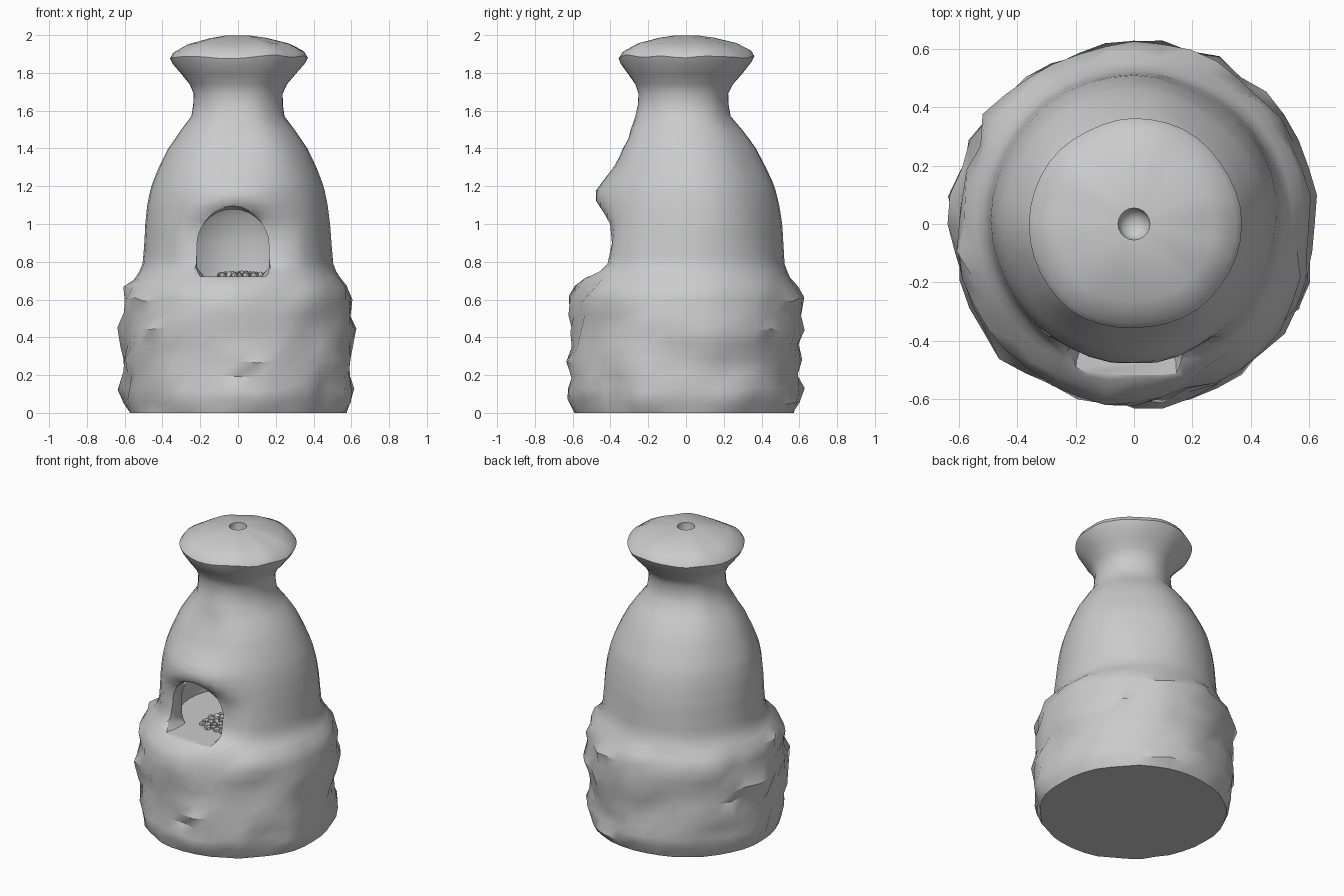
import bpy, bmesh, math, random
from mathutils import Vector, noise

if "Cube" in bpy.data.objects:
    bpy.data.objects.remove(bpy.data.objects["Cube"])

random.seed(4)
clay = bpy.data.materials.new("grey clay")
clay.diffuse_color = (0.6, 0.6, 0.6, 1)
clay.use_nodes = True
clay.node_tree.nodes["Principled BSDF"].inputs["Base Color"].default_value = clay.diffuse_color


def interp(table, x):
    for (x0, y0), (x1, y1) in zip(table, table[1:]):
        if x <= x1:
            return y0 + (y1 - y0) * max(0, (x - x0) / (x1 - x0))
    return table[-1][1]


def loft(name, rings, angle=40):
    """Skin closed loops of points and cap both ends."""
    bm = bmesh.new()
    loops = [[bm.verts.new(p) for p in r] for r in rings]
    for a, b in zip(loops, loops[1:]):
        for i in range(len(a)):
            j = (i + 1) % len(a)
            bm.faces.new((a[i], a[j], b[j], b[i]))
    bm.faces.new(loops[0])
    bm.faces.new(loops[-1])
    bmesh.ops.recalc_face_normals(bm, faces=bm.faces)
    return finish(name, bm, angle)


def finish(name, bm, angle):
    mesh = bpy.data.meshes.new(name)
    bm.to_mesh(mesh)
    bm.free()
    mesh.materials.append(clay)
    ob = bpy.data.objects.new(name, mesh)
    bpy.context.collection.objects.link(ob)
    smooth(ob, angle)
    return ob


def smooth(ob, angle):
    bpy.ops.object.select_all(action='DESELECT')
    bpy.context.view_layer.objects.active = ob
    ob.select_set(True)
    bpy.ops.object.shade_smooth_by_angle(angle=math.radians(angle))


def cut(ob, cutter):
    bpy.context.view_layer.objects.active = ob
    m = ob.modifiers.new("cut", 'BOOLEAN')
    m.operation, m.solver, m.object = 'DIFFERENCE', 'EXACT', cutter
    bpy.ops.object.modifier_apply(modifier=m.name)
    bpy.data.objects.remove(cutter)


def lathe(name, profile, n, shape=lambda r, z, a: (r, z), centre=((0, 0), (1, 0)), angle=40):
    rings = []
    for r, z in profile:
        ring = []
        for i in range(n):
            a = 2 * math.pi * i / n
            rr, zz = shape(r, z, a)
            ring.append((rr * math.cos(a), rr * math.sin(a) + interp(centre, z), zz))
        rings.append(ring)
    return loft(name, rings, angle)


# hood over the mouth with a dent above it, and the flattened wall around the mouth
front_shift = [(0.67, 0.02), (0.72, 0.02), (1.0, 0.0), (1.08, 0.02), (1.13, 0.032), (1.18, 0.03),
               (1.24, 0.0), (1.32, -0.035), (1.44, -0.04), (1.57, 0.0)]
front_limit = [(0.7, 0.57), (0.72, 0.52), (0.75, 0.455), (0.79, 0.415), (0.9, 0.392),
               (1.0, 0.402), (1.06, 0.435), (1.12, 0.475), (1.2, 0.48)]
centre_y = [(0, -0.01), (0.3, 0.0), (0.65, 0.0), (0.75, 0.015), (1.2, 0.015), (1.45, 0.0),
            (1.57, -0.015), (1.7, -0.015), (1.88, 0.0)]


def kiln_shape(r, z, a):
    c, s = math.cos(a), math.sin(a)
    if z < 0.7:                                   # lumpy stone
        p = Vector((c * 0.6, s * 0.6, z * 1.3))
        d = 0.038 * noise.noise(p * 4.5) + 0.03 * noise.noise(p * 10 + Vector((3, 7, 1)))
        if z == 0:
            return r + 0.4 * d, z
        dz = 0.03 * noise.noise(p * 6 + Vector((9, 2, 5)))
        return r + d, z + dz * (0.5 if z > 0.6 else 1)
    wobble = 0.014 * noise.noise(Vector((c * 1.6, s * 1.6, z * 2)))
    if z > 1.57:                                  # neck and uneven cap rim
        k = interp([(0.07, 0), (0.36, 1)], r)
        tilt = 0.02 * noise.noise(Vector((c * 2, s * 2, 3.3))) if z > 1.8 else 0
        return r + k * wobble, z + k * tilt
    off = (a - 1.5 * math.pi) / 0.5
    r += interp(front_shift, z) * math.exp(-off * off) + wobble
    if s < -0.3 and z < 1.2:
        r = min(r, (interp(front_limit, z) + interp(centre_y, z)) / -s)
    return r, z


# stone base, clay body, neck and flared cap as one turned form
body_r = [(0.79, 0.507), (0.9, 0.496), (1.0, 0.488), (1.1, 0.474), (1.2, 0.451),
          (1.3, 0.412), (1.4, 0.366), (1.5, 0.301), (1.57, 0.25)]
profile = [(0.578, 0), (0.603, 0.06), (0.61, 0.13), (0.595, 0.2), (0.612, 0.28), (0.602, 0.36),
           (0.617, 0.44), (0.608, 0.52), (0.615, 0.6), (0.58, 0.67), (0.545, 0.715), (0.523, 0.75)]
profile += [(interp(body_r, z), z) for z in
            (0.79, 0.84, 0.9, 0.95, 1.0, 1.03, 1.06, 1.09, 1.12, 1.15, 1.18, 1.22, 1.26,
             1.3, 1.35, 1.4, 1.45, 1.5, 1.57)]
profile += [(0.24, 1.63), (0.238, 1.69), (0.26, 1.74), (0.305, 1.795), (0.35, 1.855), (0.364, 1.885),
            (0.345, 1.915), (0.27, 1.955), (0.15, 1.985), (0.07, 1.997)]
kiln = lathe("kiln_body", profile, 40, kiln_shape, centre_y)


# arched mouth opening into a domed firing chamber
def arch(y, s):
    w = 0.19 * s
    pts = [(-0.027 + t * w, y, 0.722) for t in (0.8, -0.8)]
    pts += [(-0.027 - w, y, 0.77)]
    for i in range(15):
        a = math.pi * (1 - i / 14)
        pts.append((-0.027 + w * math.cos(a), y, 0.893 + 0.185 * s * math.sin(a)))
    return pts + [(-0.027 + w, y, 0.77)]


cut(kiln, loft("mouth_cutter", [arch(-0.70, 1.2), arch(-0.47, 1.12), arch(-0.43, 1.04),
                                arch(-0.40, 1.0), arch(-0.15, 1.0)]))
cut(kiln, lathe("chamber_cutter", [(0.365, 0.722), (0.37, 0.9), (0.33, 1.03), (0.26, 1.14),
                                   (0.15, 1.21), (0.03, 1.23)], 32))
# smoke hole in the cap
cut(kiln, lathe("vent_cutter", [(0.02, 1.91), (0.045, 1.925), (0.054, 1.95), (0.056, 2.1)], 20))
smooth(kiln, 60)

# heap of coals just inside the mouth
bm = bmesh.new()
for i in range(36):
    r = 0.13 * math.sqrt((i + 0.5) / 36)
    a = i * 2.39996
    made = bmesh.ops.create_icosphere(bm, subdivisions=1, radius=random.uniform(0.019, 0.026))
    c = Vector((0.02 + r * math.cos(a), -0.19 + r * math.sin(a), 0.725 + 0.008 * (1 - r / 0.13)))
    for v in made["verts"]:
        v.co = v.co * random.uniform(0.85, 1.1) + c
finish("coals", bm, 20)
